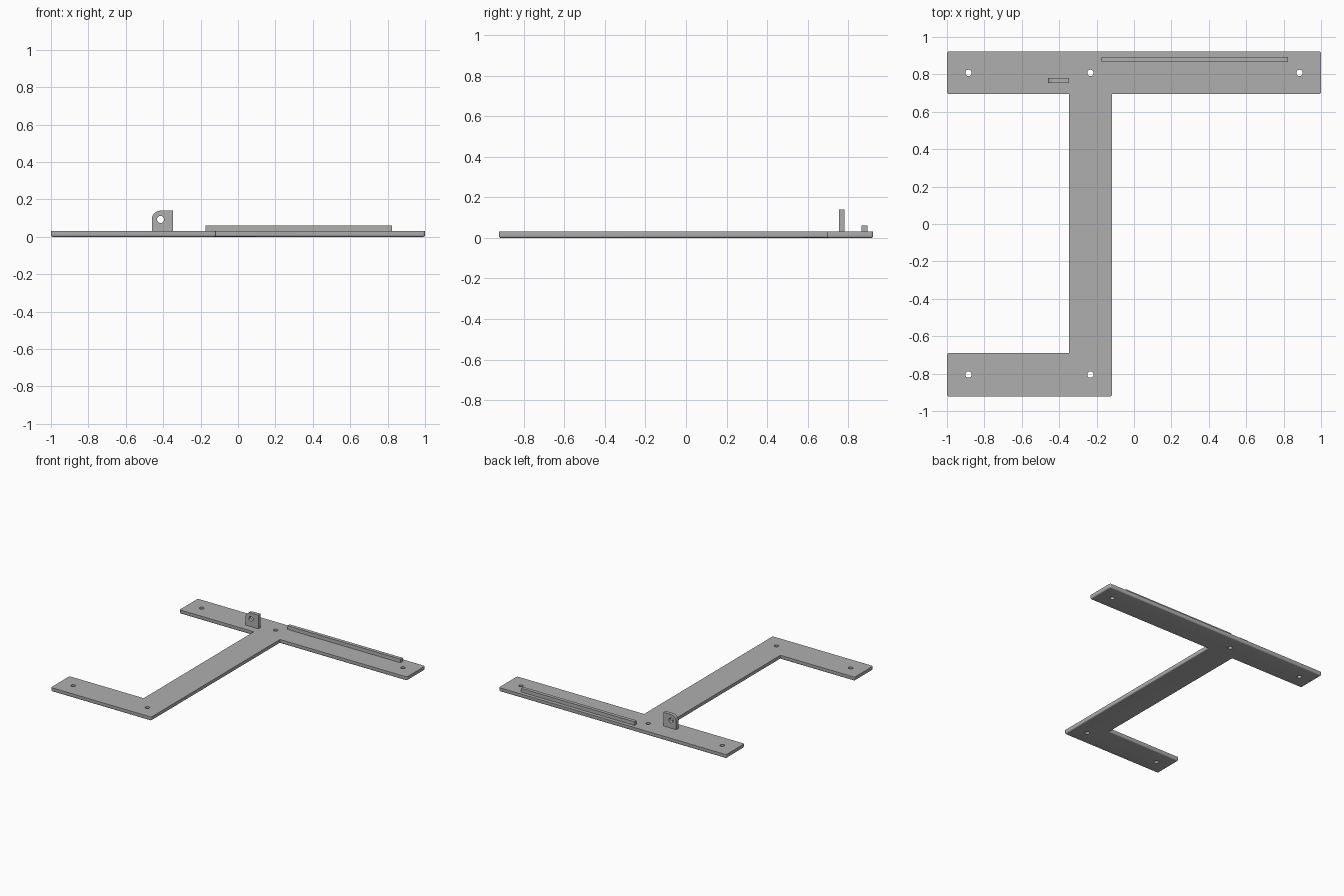
import bpy, bmesh, math
from mathutils import Matrix, Vector

cube = bpy.data.objects.get("Cube")
if cube:
    bpy.data.objects.remove(cube, do_unlink=True)

grey = bpy.data.materials.new("plain grey")
grey.use_nodes = True
colour = (0.43, 0.43, 0.43, 1)
grey.diffuse_color = colour
grey.node_tree.nodes["Principled BSDF"].inputs["Base Color"].default_value = colour


def outline(corners, inset=0):
    """Counter-clockwise right-angled outline; each corner is x, y, radius."""
    points = []
    count = len(corners)
    for i, (x, y, radius) in enumerate(corners):
        here = Vector((x, y))
        before = Vector(corners[i - 1][:2])
        after = Vector(corners[(i + 1) % count][:2])
        d1, d2 = (here - before).normalized(), (after - here).normalized()
        n1, n2 = Vector((-d1.y, d1.x)), Vector((-d2.y, d2.x))
        if radius == 0:
            points.append(here + (n1 + n2) * inset)
            continue
        centre = here + (n1 + n2) * radius
        for step in range(9):
            a = math.pi / 2 * step / 8
            points.append(centre - (n1 * math.cos(a) + n2 * math.sin(a)) * (radius - inset))
    return points


def circle(x, y, radius, sides=32):
    return [Vector((x + radius * math.cos(math.tau * i / sides),
                    y + radius * math.sin(math.tau * i / sides))) for i in range(sides)]


def build(name, corners, holes, layers, upright=False):
    """Loft the outline through (height, inset) layers and pierce round holes."""
    bm = bmesh.new()

    def ring(points, z):
        verts = [bm.verts.new((p.x, p.y, z)) for p in points]
        edges = [bm.edges.new((verts[i - 1], verts[i])) for i in range(len(verts))]
        return verts, edges

    def wall(lower, upper):
        for i in range(len(lower)):
            bm.faces.new((lower[i - 1], lower[i], upper[i], upper[i - 1]))

    rings = [ring(outline(corners, inset), z) for z, inset in layers]
    bottom_edges, top_edges = list(rings[0][1]), list(rings[-1][1])
    for lower, upper in zip(rings, rings[1:]):
        wall(lower[0], upper[0])
    for hole in holes:
        low, high = ring(circle(*hole), layers[0][0]), ring(circle(*hole), layers[-1][0])
        wall(low[0], high[0])
        bottom_edges += low[1]
        top_edges += high[1]
    for cap in (bottom_edges, top_edges):
        bmesh.ops.triangle_fill(bm, edges=cap, use_beauty=True)
    if upright:
        bm.transform(Matrix.Rotation(math.pi / 2, 4, "X"))
    bmesh.ops.recalc_face_normals(bm, faces=bm.faces)
    mesh = bpy.data.meshes.new(name)
    bm.to_mesh(mesh)
    bm.free()
    mesh.materials.append(grey)
    obj = bpy.data.objects.new(name, mesh)
    bpy.context.collection.objects.link(obj)
    bpy.ops.object.select_all(action="DESELECT")
    obj.select_set(True)
    bpy.context.view_layer.objects.active = obj
    bpy.ops.object.shade_smooth_by_angle(angle=math.radians(35))
    return obj


# Base plate: long back bar, stem and short front foot, rounded under the rim
THICK = 0.031
R = 0.012
LEFT, RIGHT = -0.347, -0.117
BACK, BAR, FOOT = 0.923, 0.694, -0.69
plate = [(-1, -BACK, R), (RIGHT, -BACK, R), (RIGHT, BAR, 0), (1, BAR, R),
         (1, BACK, R), (-1, BACK, R), (-1, BAR, R), (LEFT, BAR, 0),
         (LEFT, FOOT, 0), (-1, FOOT, R)]
screw_holes = [(x, y, 0.017) for x, y in
               ((-0.885, 0.808), (-0.233, 0.808), (0.885, 0.808),
                (-0.885, -0.805), (-0.233, -0.805))]
FILLET = 0.01
rim = [(FILLET * (1 - math.cos(a)), FILLET * (1 - math.sin(a)))
       for a in (math.pi / 2 * i / 4 for i in range(5))]
build("base_plate", plate, screw_holes, rim + [(THICK, 0)])

# Raised guide rail along the back bar
rail = [(-0.173, 0.866, 0), (0.824, 0.866, 0), (0.824, 0.894, 0), (-0.173, 0.894, 0)]
build("guide_rail", rail, [], [(THICK, 0), (0.06, 0)])

# Upright lug with one rounded corner and a pin hole
lug = [(-0.461, THICK, 0), (LEFT, THICK, 0), (LEFT, 0.14, 0), (-0.461, 0.14, 0.047)]
build("pin_lug", lug, [(-0.414, 0.093, 0.019)], [(-0.781, 0), (-0.753, 0)], upright=True)
